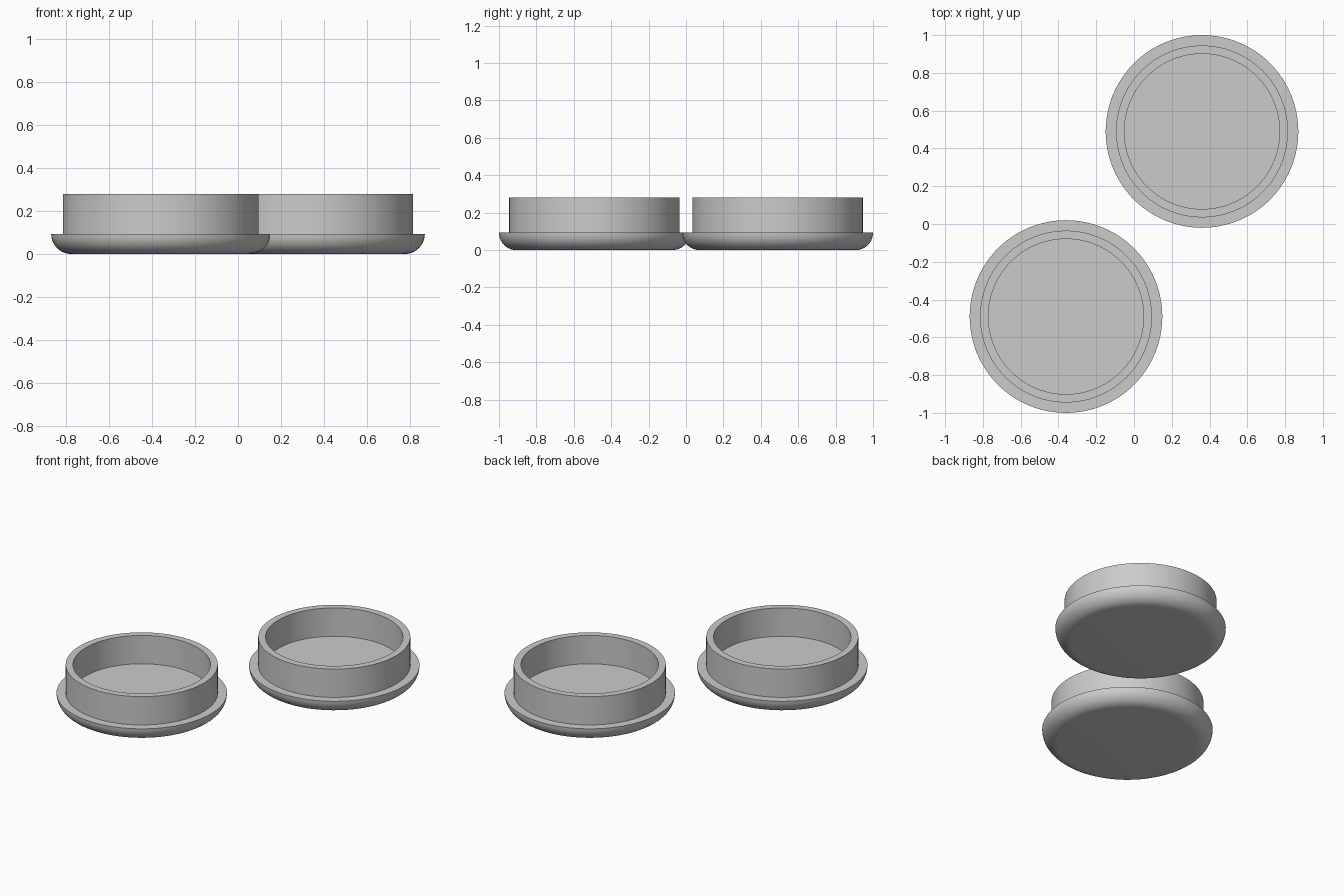
import bpy, bmesh, math

if "Cube" in bpy.data.objects:
    bpy.data.objects.remove(bpy.data.objects["Cube"])

SEGMENTS = 96
FLANGE_R, WALL_R, INNER_R = 0.51, 0.455, 0.411
FLANGE_Z, TOP_Z, FILLET = 0.093, 0.28, 0.093

grey = bpy.data.materials.new("plain grey")
grey.diffuse_color = (0.6, 0.6, 0.6, 1)
grey.use_nodes = True
grey.node_tree.nodes["Principled BSDF"].inputs["Base Color"].default_value = grey.diffuse_color


def lathe(name, profile, location):
    """Spin a radius/height profile around z; both ends are closed by flat discs."""
    bm = bmesh.new()
    rings = []
    for r, z in profile:
        rings.append([bm.verts.new((r * math.cos(a), r * math.sin(a), z))
                      for a in (2 * math.pi * i / SEGMENTS for i in range(SEGMENTS))])
    for low, high in zip(rings, rings[1:]):
        for i in range(SEGMENTS):
            j = (i + 1) % SEGMENTS
            bm.faces.new((low[i], low[j], high[j], high[i]))
    bm.faces.new(rings[0][::-1])
    bm.faces.new(rings[-1])
    bmesh.ops.recalc_face_normals(bm, faces=bm.faces)
    mesh = bpy.data.meshes.new(name)
    bm.to_mesh(mesh)
    bm.free()
    mesh.materials.append(grey)
    obj = bpy.data.objects.new(name, mesh)
    obj.location = location
    bpy.context.collection.objects.link(obj)
    bpy.context.view_layer.objects.active = obj
    obj.select_set(True)
    bpy.ops.object.shade_smooth_by_angle(angle=math.radians(30))
    obj.select_set(False)
    return obj


# Rounded underside, flange ledge, upright wall, rim, then the inner floor
steps = 10
profile = [(FLANGE_R - FILLET + FILLET * math.sin(t), FILLET - FILLET * math.cos(t))
           for t in (math.pi / 2 * k / steps for k in range(steps + 1))]
profile += [(WALL_R, FLANGE_Z), (WALL_R, TOP_Z), (INNER_R, TOP_Z), (INNER_R, FLANGE_Z)]

# Two identical caps set diagonally
for name, side in (("front_cap", -1), ("back_cap", 1)):
    lathe(name, profile, (0.36 * side, 0.49 * side, 0))
